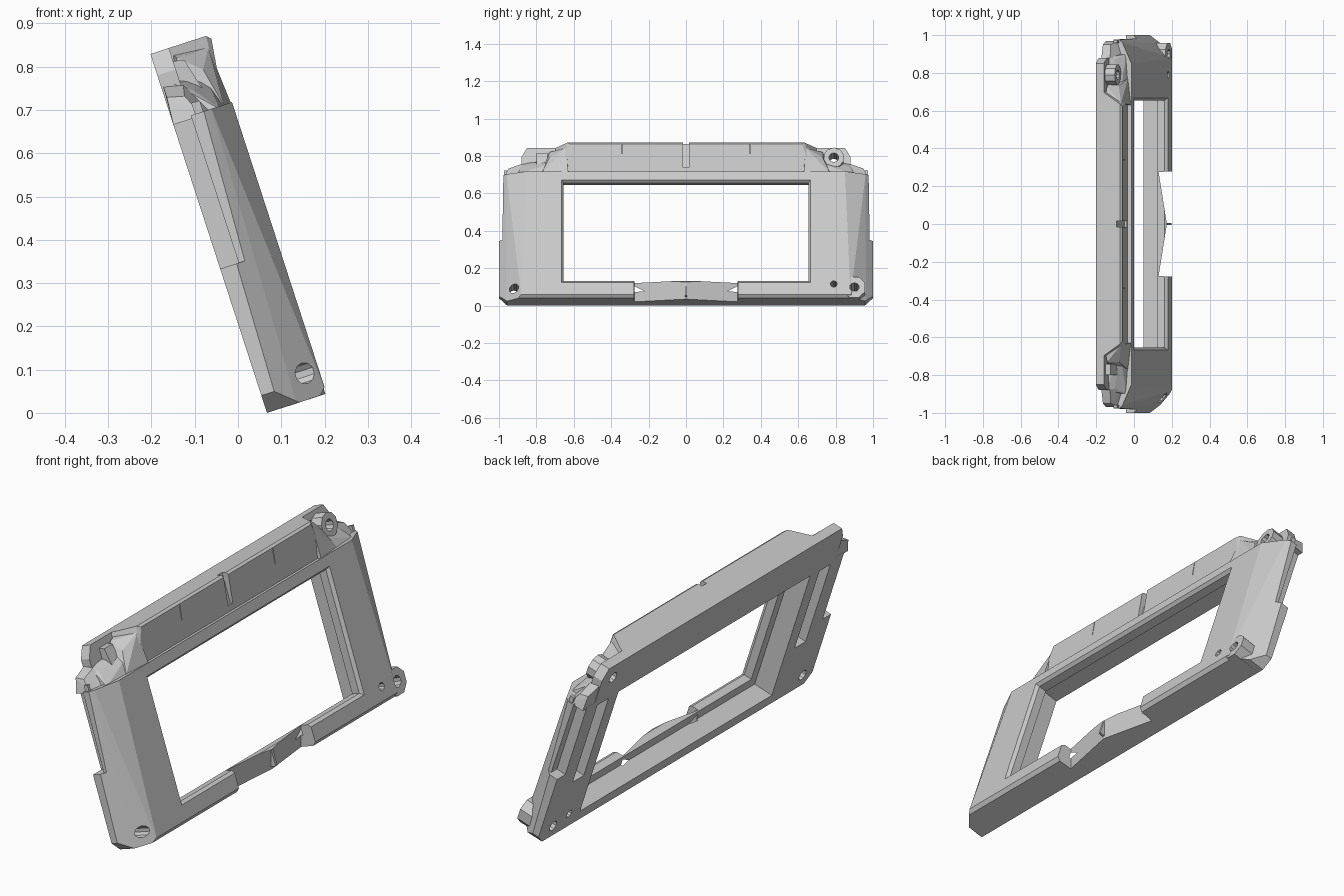
import bpy, bmesh, math
from mathutils import Matrix

if "Cube" in bpy.data.objects:
    bpy.data.objects.remove(bpy.data.objects["Cube"])

grey = bpy.data.materials.new("plain_grey")
grey.use_nodes = True
grey.diffuse_color = (0.6, 0.6, 0.6, 1)
grey.node_tree.nodes["Principled BSDF"].inputs["Base Color"].default_value = (0.6, 0.6, 0.6, 1)

# Parts are built upright (x = depth, z = height), then leaned back
LEAN = Matrix.Translation((0.067, 0, 0)) @ Matrix.Rotation(math.radians(-18), 4, 'Y')


def finish(name, bm):
    bmesh.ops.recalc_face_normals(bm, faces=bm.faces[:])
    mesh = bpy.data.meshes.new(name)
    bm.to_mesh(mesh)
    bm.free()
    mesh.materials.append(grey)
    ob = bpy.data.objects.new(name, mesh)
    bpy.context.collection.objects.link(ob)
    ob.matrix_world = LEAN
    return ob


def loft(name, bottom, top, z0, z1):
    """Joins two outlines of (depth, y) points at two heights."""
    bm = bmesh.new()
    low = [bm.verts.new((x, y, z0)) for x, y in bottom]
    high = [bm.verts.new((x, y, z1)) for x, y in top]
    bm.faces.new(low)
    bm.faces.new(high)
    n = len(bottom)
    for i in range(n):
        j = (i + 1) % n
        bm.faces.new((low[i], low[j], high[j], high[i]))
    bmesh.ops.triangulate(bm, faces=[f for f in bm.faces if len(f.verts) == 4])
    return finish(name, bm)


def hull(name, points):
    bm = bmesh.new()
    for p in points:
        bm.verts.new(p)
    bmesh.ops.convex_hull(bm, input=bm.verts[:])
    bmesh.ops.dissolve_limit(bm, angle_limit=0.01, verts=bm.verts[:], edges=bm.edges[:])
    return finish(name, bm)


def box(name, x, y, z):
    return hull(name, [(a, b, c) for a in x for b in y for c in z])


def disc(name, y, z, radius, x0, x1, sides):
    ring = [(y + radius * math.cos(math.tau * (i + .5) / sides),
             z + radius * math.sin(math.tau * (i + .5) / sides)) for i in range(sides)]
    return hull(name, [(x, a, b) for x in (x0, x1) for a, b in ring])


def mirrored(half):
    return half + [(x, -y) for x, y in reversed(half)]


def cut(ob, *cutters):
    bpy.context.view_layer.objects.active = ob
    for c in cutters:
        c.hide_render = True
        mod = ob.modifiers.new("cut", 'BOOLEAN')
        mod.operation, mod.solver, mod.object = 'DIFFERENCE', 'EXACT', c
        bpy.ops.object.modifier_apply(modifier=mod.name)
        bpy.data.objects.remove(c)


# Main frame with slanted side rails that broaden towards the top
frame = loft("main_frame",
             mirrored([(0, 1), (.03, 1), (.072, .962), (.145, .88)]),
             mirrored([(0, 1), (.05, 1), (.095, .96), (.145, .85)]), 0, .708)

# Window: through opening, front chamfer, and hollow behind a thin front lip
cut(frame,
    box("window_cutter", (-.1, .3), (-.655, .655), (.095, .648)),
    hull("chamfer_cutter", [(x, sy * (.655 + d), z)
                            for x, d in ((.13, 0), (.15, .015)) for sy in (-1, 1)
                            for z in (.095 - d, .648 + d)]),
    box("hollow_cutter", (-.1, .092), (-.70, .70), (.05, .685)))

# Bottom edge bevel and the shallow V-shaped front notch
notch = [(.3, -.29), (.034, -.275), (.08, 0), (.034, .275), (.3, .29)]
cut(frame,
    hull("bevel_cutter", [(x, y, z) for y in (-2, 2)
                          for x, z in ((.125, -.004), (.165, .036), (.165, -.004))]),
    loft("notch_cutter", notch, [(x + .0975, y) for x, y in notch], -.1, .2))

# Side rails: rear slots, stepped outer edges, clipped bottom corners
for s in (-1, 1):
    cut(frame,
        box("slot_cutter", (-.1, .07), (s * .77, s * .85), (.27, .68)),
        box("step_cutter", (-.1, .045), (s * .94, s * 1.1), (.35, .9)),
        hull("taper_cutter", [(x, y, z) for x in (-.1, .3) for y, z in
                              ((s * .982, .35), (s * .975, .8), (s * 1.1, .35), (s * 1.1, .8))]),
        hull("corner_cutter", [(x, y, z) for x in (-.1, .3) for y, z in
                               ((s * .955, -.001), (s * 1.005, .047), (s * 1.1, -.001))]))

# Octagonal boss at one lower corner
boss = disc("corner_boss", .90, .058, .063, .04, .142, 8)
for ob, holes in ((frame, ((-.92, .06, .025), (.90, .058, .025), (.79, .075, .018))),
                  (boss, ((.90, .058, .025),))):
    cut(ob, *[disc("hole_cutter", y, z, r, -.1, .3, 10) for y, z, r in holes])

# Thin rib at the middle of the notch
box("notch_rib", (.11, .141), (-.006, .006), (.012, .085))

# Top band with a centre groove and fine seams
band = hull("top_band", [(x, s * y, z) for s in (-1, 1) for x, y, z in
                         ((0, .70, .69), (.122, .68, .69), (0, .71, .872), (.04, .70, .872),
                          (.135, .635, .872), (.145, .62, .862))])
cut(band, box("groove_cutter", (.115, .2), (-.017, .017), (.735, .9)))
for s in (-1, 1):
    cut(band, box("seam_cutter", (.13, .2), (s * .339, s * .342), (.79, .86)))

# Rear strip behind the band
strip = hull("rear_strip", [(x, s * y, z) for s in (-1, 1) for x in (0, .045)
                            for y, z in ((.88, .70), (.88, .82), (.85, .872))])

# Upper corner fittings
for s, side in ((-1, "right"), (1, "left")):
    base = hull(side + "_corner_base", [(x, s * y, z) for x, y, z in
                ((.02, .66, .70), (.02, .90, .70), (.135, .66, .70), (.115, .90, .70),
                 (.03, .68, .81), (.03, .88, .79), (.105, .68, .78), (.07, .87, .76))])
    hull(side + "_outer_clip", [(x, s * y, z) for x, y, z in
         ((.0, .87, .70), (.0, .968, .70), (.10, .87, .70), (.07, .968, .70),
          (.005, .88, .79), (.005, .95, .765), (.05, .88, .78), (.045, .95, .755))])
    hull(side + "_band_gusset", [(x, s * y, z) for x, y, z in
         ((.03, .62, .70), (.142, .63, .705), (.125, .77, .705), (.03, .77, .70),
          (.04, .64, .865), (.132, .64, .845), (.055, .73, .845), (.105, .73, .80))])
    box(side + "_edge_fin", (.055, .075), (s * .958, s * .972), (.68, .735))

# Holed lug on the left corner, plain raised block on the right one
lug = disc("left_lug", .79, .80, .056, .02, .10, 10)
hull("right_block", [(x, y, z) for x, z in ((.02, .72), (.02, .845), (.07, .835), (.10, .72))
                     for y in (-.80, -.74)])
for ob in (lug, strip, bpy.data.objects["left_corner_base"]):
    cut(ob, disc("hole_cutter", .79, .80, .026, -.1, .3, 10))
